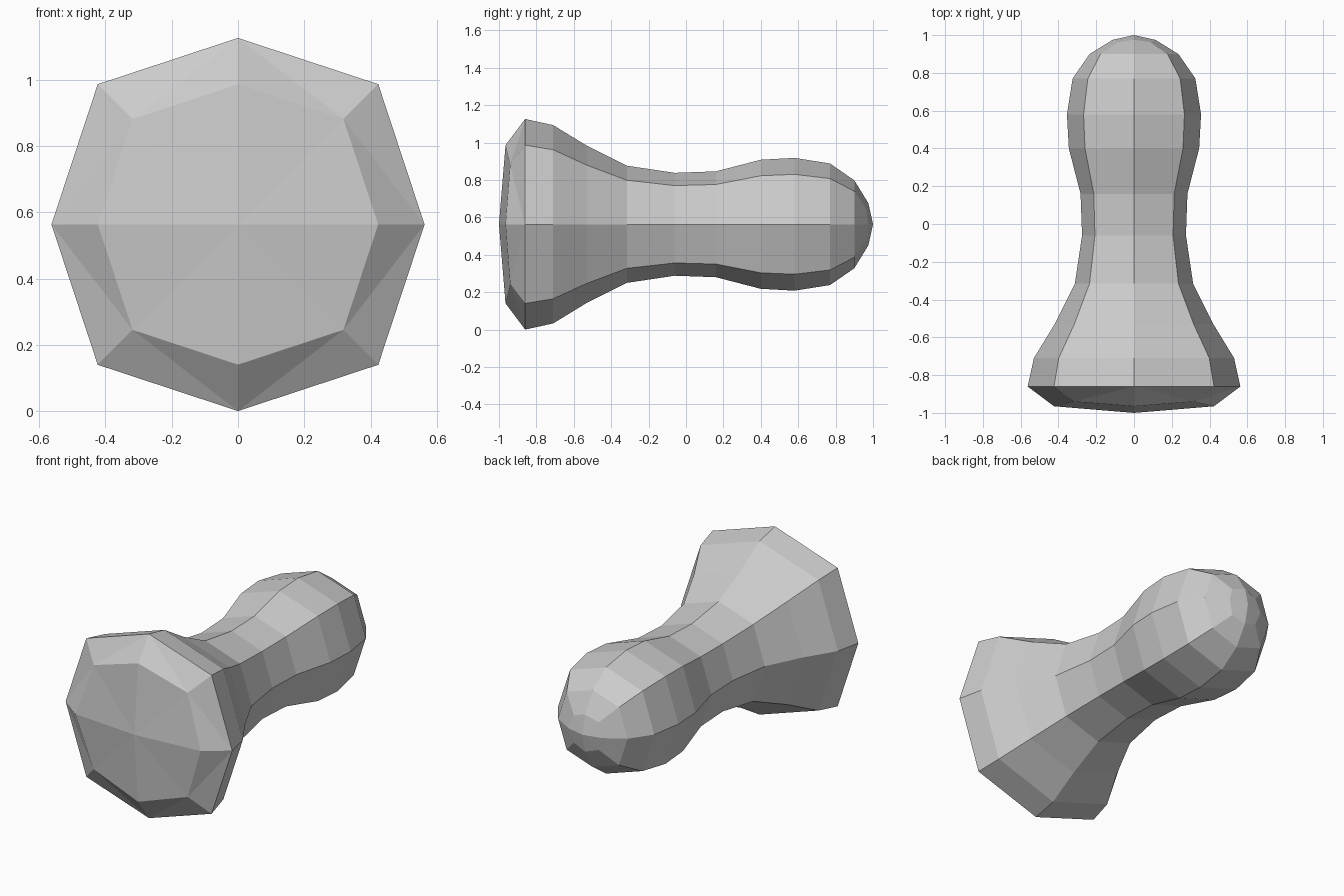
import bpy, bmesh, math

if "Cube" in bpy.data.objects:
    bpy.data.objects.remove(bpy.data.objects["Cube"])

R_MAX = 0.563   # height of the axis above the ground

# (y of axis points, y of diagonal points, axis radius), front to back
rings = [
    (-0.965, -0.94, 0.423),
    (-0.86, -0.86, 0.563),
    (-0.71, -0.71, 0.53),
    (-0.53, -0.53, 0.42),
    (-0.315, -0.315, 0.313),
    (-0.06, -0.06, 0.275),
    (0.16, 0.16, 0.283),
    (0.40, 0.40, 0.345),
    (0.58, 0.58, 0.355),
    (0.77, 0.77, 0.325),
    (0.90, 0.90, 0.235),
    (0.975, 0.963, 0.113),
]

bm = bmesh.new()


def add_ring(y_axis, y_diag, r):
    """Octagon whose corners alternate between axis and diagonal points."""
    verts = []
    for i in range(8):
        diag = i % 2
        rad = r * 0.752 * math.sqrt(2) if diag else r
        a = i * math.pi / 4
        verts.append(bm.verts.new((rad * math.cos(a), y_diag if diag else y_axis,
                                   R_MAX + rad * math.sin(a))))
    return verts


loops = [add_ring(*r) for r in rings]

# Body bands; the front bevel is split from outer axis to inner diagonal points
for k, (a, b) in enumerate(zip(loops, loops[1:])):
    for i in range(8):
        j = (i + 1) % 8
        if k == 0:
            o, d = (i, j) if i % 2 == 0 else (j, i)
            bm.faces.new((a[o], a[d], b[o]))
            bm.faces.new((a[d], b[d], b[o]))
        else:
            bm.faces.new((a[i], a[j], b[j], b[i]))

# Shallow pointed caps at both ends
for loop, y in ((loops[0], -1.0), (loops[-1], 1.0)):
    tip = bm.verts.new((0, y, R_MAX))
    for i in range(8):
        bm.faces.new((tip, loop[i], loop[(i + 1) % 8]))

bmesh.ops.recalc_face_normals(bm, faces=bm.faces[:])
mesh = bpy.data.meshes.new("flared_peg")
bm.to_mesh(mesh)
bm.free()
obj = bpy.data.objects.new("flared_peg", mesh)
bpy.context.collection.objects.link(obj)
